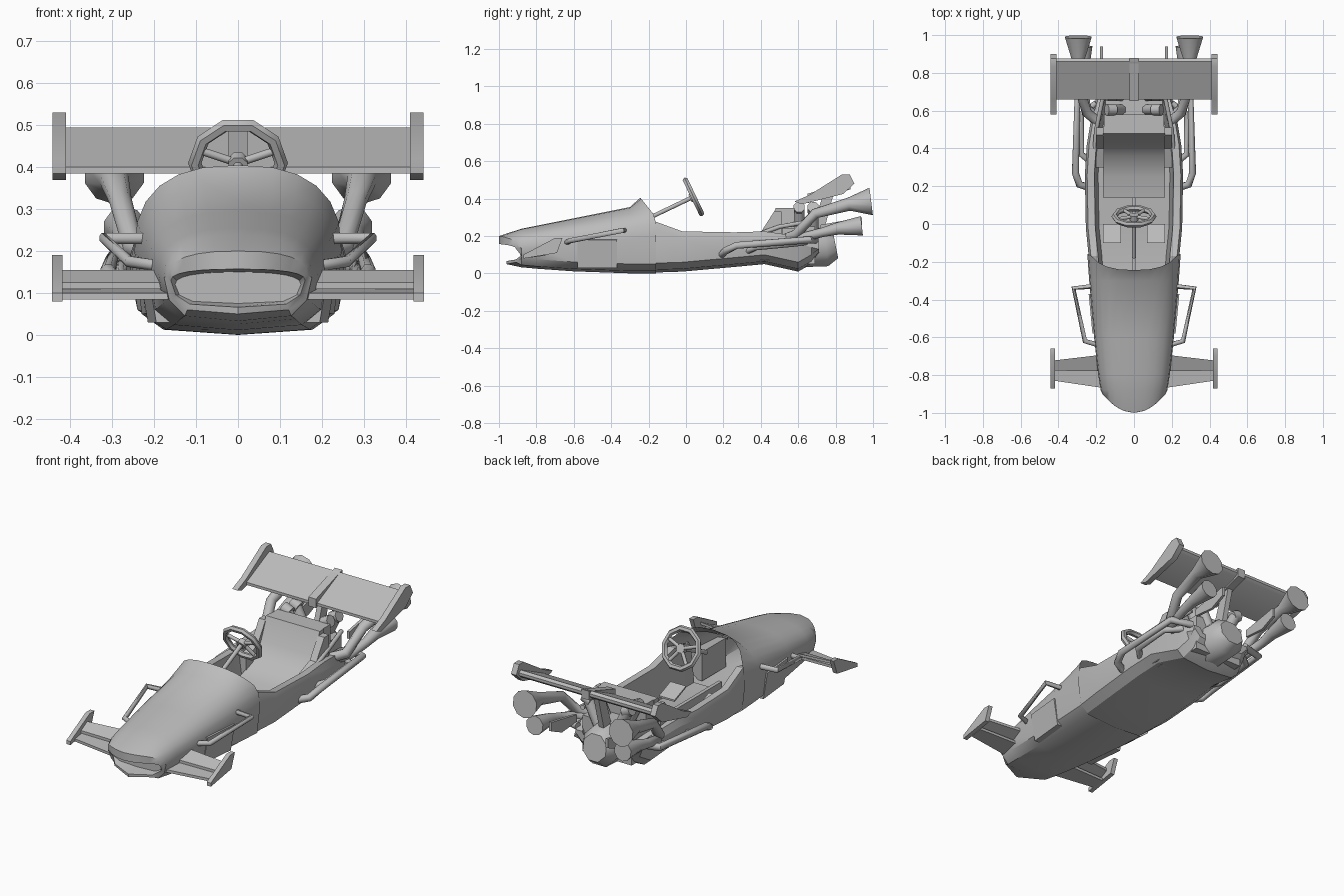
import bpy, bmesh, math
from mathutils import Vector

cube = bpy.data.objects.get("Cube")
if cube:
    bpy.data.objects.remove(cube, do_unlink=True)

GREY = (.5, .5, .5, 1)
paint = bpy.data.materials.new("plain grey")
paint.use_nodes = True
paint.diffuse_color = GREY
paint.node_tree.nodes["Principled BSDF"].inputs["Base Color"].default_value = GREY


def finish(obj, name, sharp_angle):
    """Name, paint and shade a part."""
    obj.name = name
    obj.data.materials.append(paint)
    bpy.ops.object.select_all(action="DESELECT")
    obj.select_set(True)
    bpy.context.view_layer.objects.active = obj
    bpy.ops.object.shade_smooth_by_angle(angle=math.radians(sharp_angle))


def loft(name, rings, front_cap=True, back_cap=True, sharp_angle=35):
    """Skin a row of closed rings that share a point count."""
    bm = bmesh.new()
    rows = [[bm.verts.new(point) for point in ring] for ring in rings]
    for row, following in zip(rows, rows[1:]):
        for i in range(len(row)):
            bm.faces.new((row[i - 1], row[i], following[i], following[i - 1]))
    if front_cap:
        bm.faces.new(rows[0])
    if back_cap:
        bm.faces.new(rows[-1])
    bmesh.ops.recalc_face_normals(bm, faces=bm.faces)
    mesh = bpy.data.meshes.new(name)
    bm.to_mesh(mesh)
    bm.free()
    obj = bpy.data.objects.new(name, mesh)
    bpy.context.collection.objects.link(obj)
    finish(obj, name, sharp_angle)


def prism(name, profile, inner, outer):
    """Extrude a (y, z) outline across x."""
    loft(name, [[(x, y, z) for y, z in profile] for x in (inner, outer)])


def plank(start, end, thickness):
    """Outline of a flat plate between two (y, z) points."""
    (y, z), (far_y, far_z) = start, end
    return [start, end, (far_y, far_z + thickness), (y, z + thickness)]


def box(name, half_width, back, front, bottom, top):
    prism(name, plank((front, bottom), (back, bottom), top - bottom), -half_width, half_width)


def tube(name, points, radii, sides=8):
    """Sweep a round section along a path, with one radius per point."""
    path = [Vector(point) for point in points]
    rings = []
    for i, (centre, radius) in enumerate(zip(path, radii)):
        ahead = path[min(i + 1, len(path) - 1)] - centre
        behind = centre - path[max(i - 1, 0)]
        turn = (ahead.normalized() + behind.normalized()).to_track_quat("Z", "Y")
        angles = [math.tau * (k + .5) / sides for k in range(sides)]
        rings.append([centre + turn @ Vector((math.cos(a), math.sin(a), 0)) * radius
                      for a in angles])
    loft(name, rings, sharp_angle=50)


def bar(name, points, radius):
    tube(name, points, [radius] * len(points))


def exhaust(name, points, pipe, bell):
    """Pipe whose last stretch flares into a trumpet."""
    tube(name, points, [pipe] * (len(points) - 2) + [pipe * 1.3, bell], sides=10)


def flip(points, side):
    return [(x * side, y, z) for x, y, z in points]


def mirrored(half):
    """Close a half outline running from top centre to bottom centre."""
    return half + [(-x, z) for x, z in reversed(half[1:-1])]


# Nose shell: rounded top, chined keel, wide mouth recessed in the front
def shell(width, top, middle, low, lift=.05):
    half = [(0, top)]
    for step in range(1, 6):
        angle = math.pi / 12 * step
        half.append((width * math.sin(angle) ** .8,
                     middle + (top - middle) * math.cos(angle) ** .8))
    return mirrored(half + [(width, middle), (width * .93, low + lift),
                            (width * .72, low + lift * .25), (0, low)])


def lip(outline):
    """Sweep the lips back at the sides, the lower one further than the upper."""
    return [(x, -1 + 3.6 * x * x + (.04 if z < .1 else 0), z) for x, z in outline]


nose = [[(x, -.88, z) for x, z in shell(.15, .15, .12, .075, .02)],
        lip(shell(.16, .157, .13, .066, .03)),
        lip(shell(.168, .2, .14, .05, .04))]
for y in (-.88, -.8, -.6, -.3):
    t = (y + .9) / .7
    nose.append([(x, y, z) for x, z in shell(.17 + .075 * t ** .7, .235 + .14 * t,
                                             .135 + .06 * t, .035 * (1 - t) ** 2)])
nose.append([(x, -.16 - .8 * max(0, z - .3), z) for x, z in shell(.247, .405, .2, 0)])
loft("nose_shell", nose, back_cap=False)

# Open cockpit tub with thick side walls
tub = []
for y, width, rim, low in ((-.3, .23, .25, .01), (-.17, .24, .28, .005), (-.02, .255, .225, .01),
                           (.26, .26, .22, .035), (.42, .25, .225, .05), (.6, .22, .2, .01),
                           (.67, .2, .18, .05), (.71, .19, .17, .1)):
    half = [(0, low + .04), (width - .07, low + .04), (width - .05, rim), (width - .012, rim),
            (width, rim - .04), (width - .015, low + .05), (width * .75, low + .015), (0, low)]
    tub.append([(x, y, z) for x, z in mirrored(half)])
loft("cockpit_tub", tub, sharp_angle=25)

# Seat with a curved back, and the beam between the foot plates
prism("seat", [(.14, .06), (.14, .08), (.25, .1), (.36, .14), (.43, .23),
               (.48, .35), (.515, .35), (.515, .06)], -.165, .165)
box("centre_beam", .01, .14, -.3, .04, .1)

# Steering wheel: two high spokes and two low ones
hub = Vector((0, .04, .41))
axis = Vector((0, -.9, -.43)).normalized()
turn = axis.to_track_quat("Z", "Y")
bpy.ops.mesh.primitive_torus_add(major_segments=10, minor_segments=6, major_radius=.103,
                                 minor_radius=.016, location=hub, rotation=turn.to_euler())
finish(bpy.context.object, "steering_wheel", 50)
upward = Vector((0, -.43, .9))
for degrees in (20, 160, 235, 305):
    angle = math.radians(degrees)
    reach = Vector((math.cos(angle), 0, 0)) + upward * math.sin(angle)
    bar("wheel_spoke", [hub, hub + reach * .1], .01)
bar("wheel_hub", [hub - axis * .01, hub + axis * .02], .025)
bar("steering_column", [hub, hub + axis * .24], .012)

for name, side in (("left_", 1), ("right_", -1)):
    # Cockpit fittings
    prism(name + "seat_flank", [(.3, .07), (.3, .18), (.4, .22), (.47, .33), (.51, .33), (.51, .07)],
          side * .16, side * .2)
    prism(name + "foot_plate", plank((-.1, .12), (0, .08), .01), side * .07, side * .165)

    # Front wing: low leading blade and raised flap, both narrowing to the tip
    for part, outline in (("blade", plank((-.87, .085), (-.75, .095), .015)),
                          ("flap", plank((-.78, .11), (-.69, .14), .015))):
        loft(name + "front_wing_" + part,
             [[(side * x, -.77 + (y + .77) * chord, z) for y, z in outline]
              for x, chord in ((.15, 1), (.42, .6))])
    prism(name + "front_end_plate", [(-.87, .08), (-.69, .11), (-.66, .19), (-.7, .19), (-.87, .1)],
          side * .418, side * .443)

    # Side duct and guard bars
    loft(name + "side_duct", [flip([(.16, y, .03), (width - .025, y, .03),
                                    (width, y, .18), (.16, y, .19)], side)
                              for y, width in ((-.58, .22), (-.37, .24))])
    bar(name + "front_guard_bar", flip([(.19, -.64, .165), (.26, -.62, .175),
                                        (.32, -.34, .23), (.22, -.33, .23)], side), .014)
    bar(name + "rear_guard_bar", flip([(.23, .19, .1), (.29, .21, .12), (.31, .27, .15),
                                       (.3, .66, .18), (.18, .69, .18)], side), .02)
    bar(name + "lower_side_pipe", flip([(.23, .33, .12), (.28, .37, .14),
                                        (.28, .58, .16), (.2, .64, .17)], side), .018)

    # Exhausts
    exhaust(name + "upper_exhaust", flip([(.19, .54, .19), (.25, .59, .21), (.28, .69, .32),
                                          (.295, .87, .37), (.295, .99, .385)], side), .027, .074)
    exhaust(name + "lower_exhaust", flip([(.18, .56, .17), (.25, .61, .19), (.27, .73, .22),
                                          (.27, .81, .24), (.27, .94, .255)], side), .025, .052)

    # Engine brace, cylinders and tail fin
    bar(name + "engine_brace", flip([(.21, .36, .2), (.2, .5, .25), (.165, .67, .28)], side), .012)
    for y in (.605, .68):
        bar(name + "engine_cap", flip([(.1, y, .335), (.145, y, .355)], side), .032)
        bar(name + "engine_cylinder", flip([(.05, y, .2), (.12, y, .34)], side), .03)
    prism(name + "tail_fin", [(.72, .22), (.85, .21), (.94, .25), (.94, .3), (.72, .26)],
          side * .165, side * .18)

    # Rear wing end plate
    prism(name + "rear_end_plate", [(.58, .385), (.62, .37), (.84, .425), (.9, .48),
                                    (.875, .53), (.835, .53), (.66, .42)],
          side * .41, side * .442)

# Engine block and gearbox
box("engine_block", .15, .69, .51, .05, .25)
box("engine_cover", .16, .58, .51, .24, .35)
tube("gearbox", [(0, .62, .14), (0, .75, .14), (0, .8, .15)], [.115, .11, .075])

# Rear wing with a rounded trailing edge, centre band and strut
prism("rear_wing", [(.66, .385), (.86, .455), (.876, .47), (.876, .485), (.86, .495), (.66, .4)],
      -.412, .412)
prism("wing_band", plank((.65, .376), (.88, .45), .05), -.023, .023)
prism("wing_strut", [(.66, .2), (.73, .2), (.79, .43), (.73, .41)], -.015, .015)
